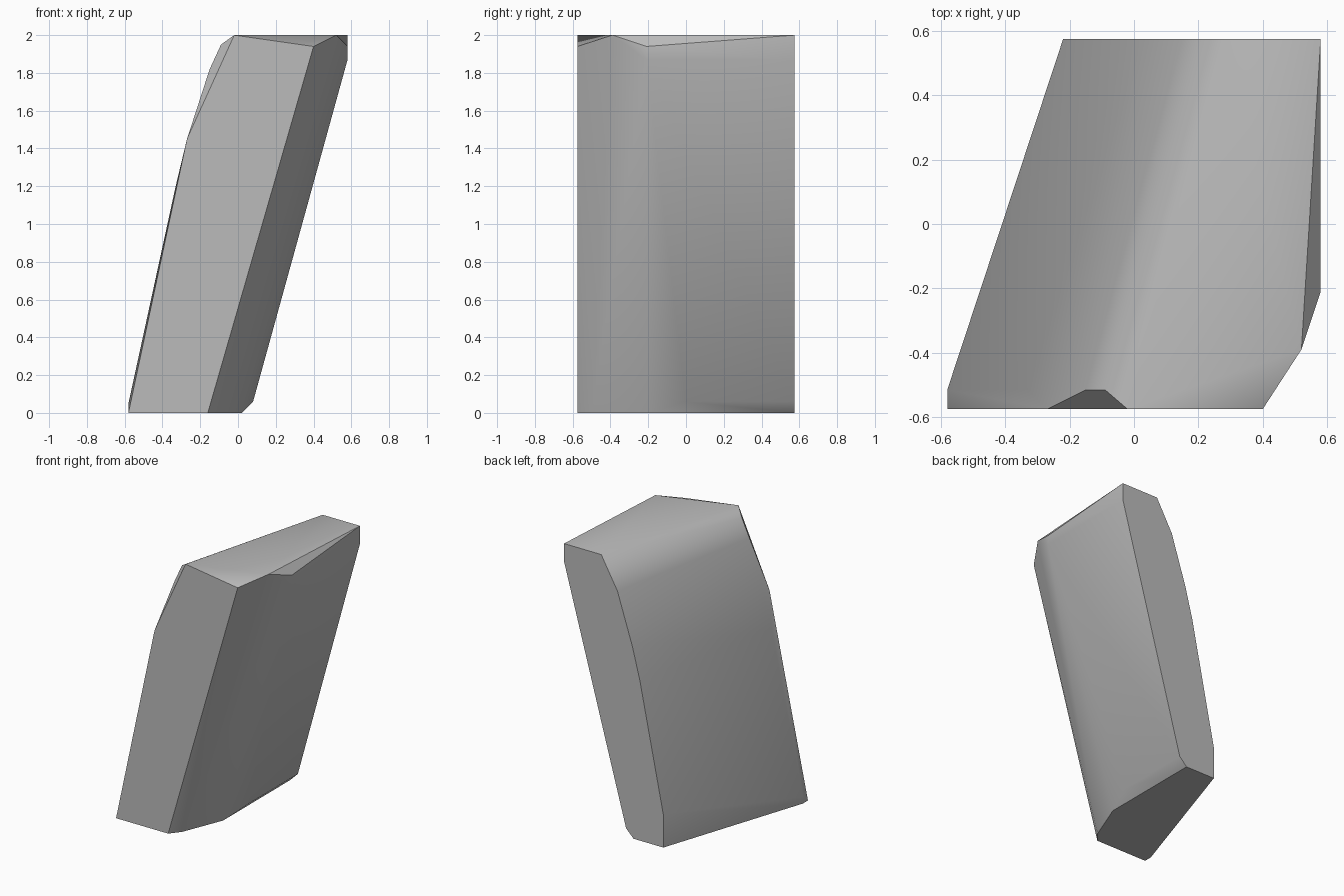
import bpy
import bmesh
import math

# Remove only the default cube
default_cube = bpy.data.objects.get("Cube")
if default_cube is not None:
    bpy.data.objects.remove(default_cube, do_unlink=True)

DEPTH = 0.575      # half distance between the two flat end faces
CHAMFER = -0.515   # where the worn front-left edge meets the long side


def make_material(name, level):
    material = bpy.data.materials.new(name)
    material.use_nodes = True
    colour = (level, level, level, 1.0)
    material.diffuse_color = colour
    shader = next(node for node in material.node_tree.nodes
                  if node.type == 'BSDF_PRINCIPLED')
    shader.inputs["Base Color"].default_value = colour
    return material


def section(y, outline):
    """Place an (x, z) outline in the plane at the given y."""
    return [(x, y, z) for x, z in outline]


# Back end face, leaning outline with a rounded upper left side
back_face = section(DEPTH, [
    (0.58, 2), (0.28, 2), (0.15, 1.77), (0.03, 1.4), (-0.03, 1.17),
    (-0.22, 0.24), (-0.22, 0), (0.02, 0), (0.08, 0.06), (0.58, 1.87)])

# Front end face, narrower with a clipped upper corner
front_face = section(-DEPTH, [
    (-0.02, 2), (-0.27, 1.45), (-0.58, 0), (-0.16, 0), (0.4, 1.94)])

# Worn edge between the front face and the long left side
left_wear = section(CHAMFER, [
    (-0.09, 1.95), (-0.15, 1.82), (-0.33, 1.2), (-0.58, 0.05), (-0.58, 0)])

# Rounded edge between the front face and the long right side
right_wear = [(0.52, -0.39, 2), (0.58, -0.21, 1.94), (0.58, -0.21, 1.87),
              (0.08, 0, 0.06), (0.02, -0.2, 0), (-0.1, -0.5, 0)]

# Wrap the sections into one solid slab of stone
mesh = bpy.data.meshes.new("stone_slab")
bm = bmesh.new()
for point in back_face + front_face + left_wear + right_wear:
    bm.verts.new(point)
hull = bmesh.ops.convex_hull(bm, input=bm.verts)
unused = {item for item in hull["geom_interior"] + hull["geom_unused"]
          if isinstance(item, bmesh.types.BMVert)}
bmesh.ops.delete(bm, geom=list(unused), context='VERTS')

# Merge the coplanar triangles into broad flat faces
bmesh.ops.dissolve_limit(bm, angle_limit=math.radians(1.5),
                         verts=bm.verts, edges=bm.edges)
bmesh.ops.recalc_face_normals(bm, faces=bm.faces)
bm.to_mesh(mesh)
bm.free()

slab = bpy.data.objects.new("stone_slab", mesh)
bpy.context.collection.objects.link(slab)
mesh.materials.append(make_material("stone_grey", 0.5))

# Soften the shallow bends, keep the real edges crisp
bpy.ops.object.select_all(action='DESELECT')
slab.select_set(True)
bpy.context.view_layer.objects.active = slab
bpy.ops.object.shade_smooth_by_angle(angle=math.radians(35))
